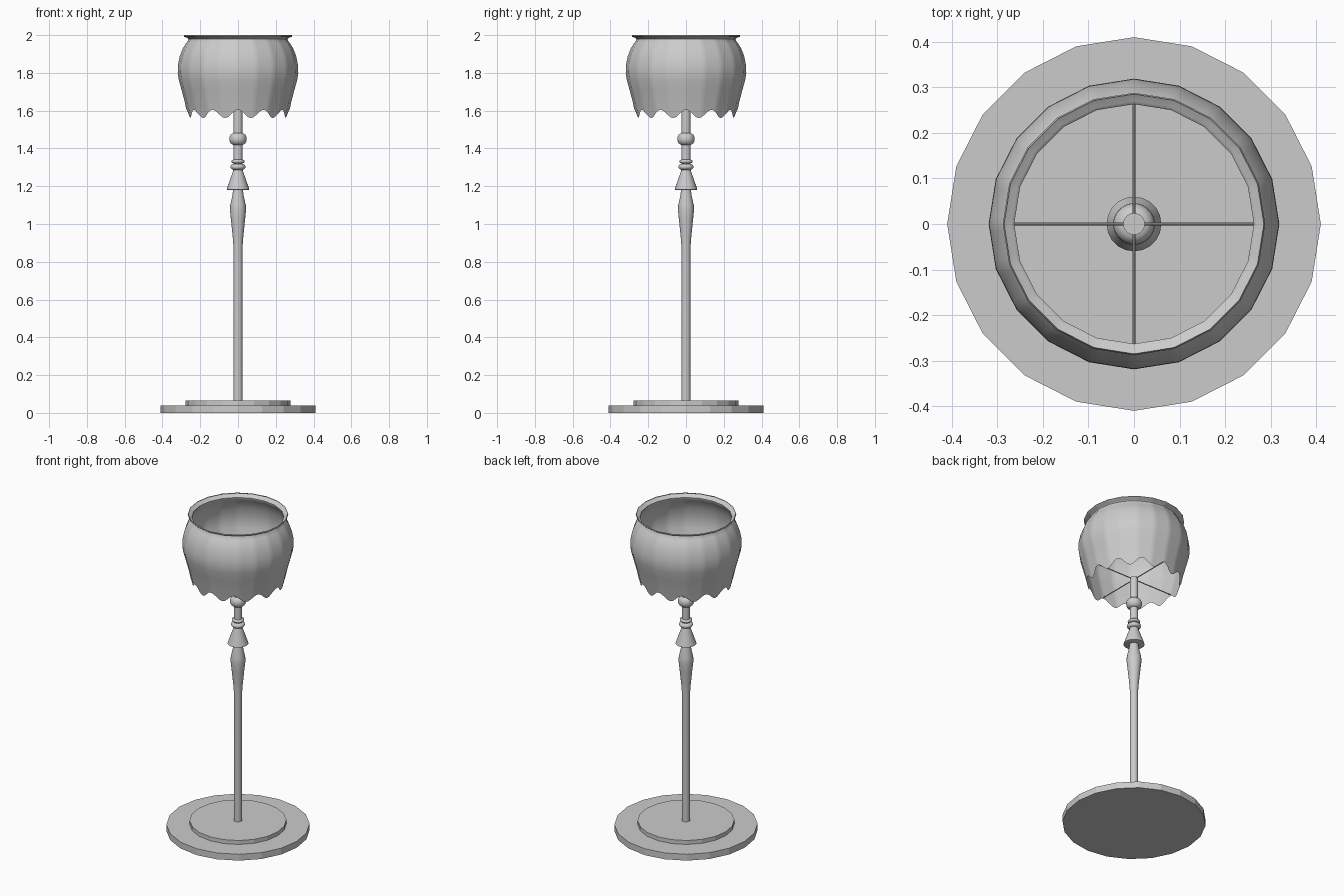
import bpy, bmesh
from math import pi, sin, cos, radians

if "Cube" in bpy.data.objects:
    bpy.data.objects.remove(bpy.data.objects["Cube"])

def finish(name, bm, smooth=None):
    mesh = bpy.data.meshes.new(name)
    bm.to_mesh(mesh)
    bm.free()
    ob = bpy.data.objects.new(name, mesh)
    bpy.context.collection.objects.link(ob)
    if smooth:
        bpy.ops.object.select_all(action='DESELECT')
        bpy.context.view_layer.objects.active = ob
        ob.select_set(True)
        bpy.ops.object.shade_smooth_by_angle(angle=radians(smooth))
    return ob

def skin(bm, rings):
    for lo, hi in zip(rings, rings[1:]):
        n = len(lo)
        for i in range(n):
            j = (i + 1) % n
            bm.faces.new((lo[i], lo[j], hi[j], hi[i]))

def lathe(name, profile, sides=20, smooth=None):
    """Closed turned solid from (radius, height) points, bottom to top."""
    bm = bmesh.new()
    rings = [[bm.verts.new((r * cos(2 * pi * i / sides), r * sin(2 * pi * i / sides), z))
              for i in range(sides)] for r, z in profile]
    skin(bm, rings)
    bm.faces.new(rings[0][::-1])
    bm.faces.new(rings[-1])
    return finish(name, bm, smooth)

# Stepped base
lathe("base_plate", [(0.41, 0), (0.41, 0.04)])
lathe("base_step", [(0.277, 0.04), (0.277, 0.065)])

# Stem with turned swelling
lathe("lower_stem", [(0.024, 0.065), (0.024, 0.88), (0.028, 0.93), (0.037, 1.02),
                     (0.043, 1.075), (0.041, 1.10), (0.03, 1.15), (0.025, 1.185)], smooth=35)
lathe("bell_collar", [(0.055, 1.18), (0.06, 1.182), (0.058, 1.19),
                      (0.028, 1.275), (0.024, 1.29)], smooth=35)
lathe("upper_stem", [(0.024, 1.28), (0.024, 1.62)], smooth=35)

def bead(name, z, r, h, inner=0.02):
    steps = 8
    pts = [(inner + (r - inner) * sin(pi * k / steps), z - h * cos(pi * k / steps))
           for k in range(steps + 1)]
    lathe(name, pts, smooth=40)

bead("large_ring", 1.302, 0.040, 0.016)
bead("small_ring", 1.331, 0.036, 0.010)
bead("ball_knop", 1.45, 0.046, 0.032)

# Crossed rods carrying the shade
for k in range(2):
    bm = bmesh.new()
    bmesh.ops.create_cone(bm, cap_ends=True, segments=8, radius1=0.003, radius2=0.003, depth=0.54)
    ob = finish("shade_rod", bm)
    ob.rotation_euler = (0, pi / 2, k * pi / 2)
    ob.location.z = 1.612

# Thin twenty-sided shade with scalloped lower edge
COLS = 120
bm = bmesh.new()
profile = [(0.266, None), (0.283, 1.65), (0.299, 1.71), (0.314, 1.765), (0.319, 1.80),
           (0.318, 1.84), (0.308, 1.89), (0.292, 1.93), (0.275, 1.957), (0.264, 1.972),
           (0.263, 1.98), (0.27, 1.987), (0.284, 1.99), (0.288, 1.995), (0.285, 2.0)]
rings = []
for r, z in profile:
    ring = []
    for i in range(COLS):
        a = 2 * pi * i / COLS
        facet = cos(pi / 20) / cos(a % (pi / 10) - pi / 20)
        if z is None:
            h = 1.583 + 0.022 * cos(12 * a)
            rr = (r + (h - 1.575) * 0.24) * facet
        else:
            h, rr = z, r * facet
        ring.append(bm.verts.new((rr * cos(a), rr * sin(a), h)))
    rings.append(ring)
skin(bm, rings)
finish("shade", bm, smooth=40)
